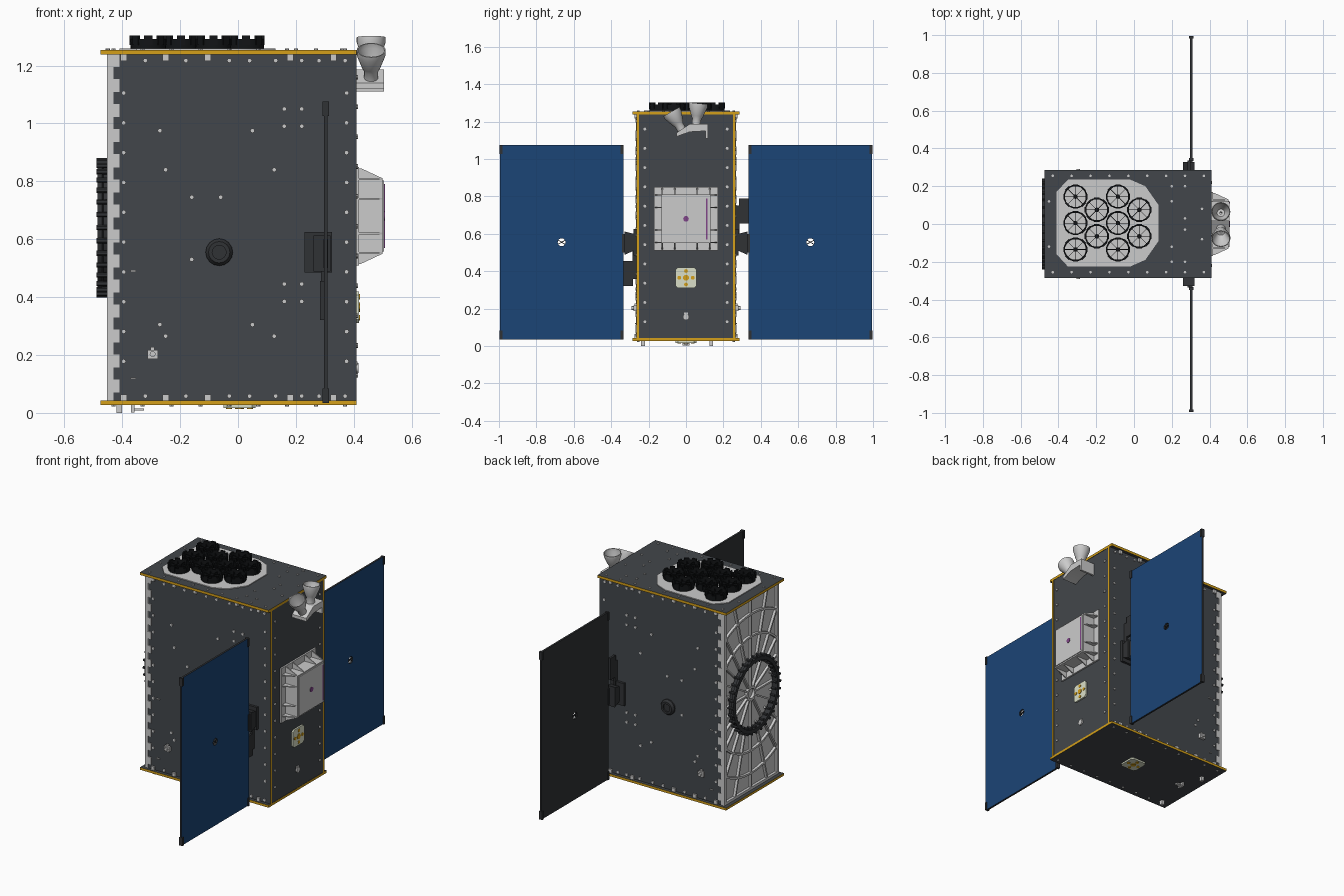
import bpy, bmesh, math
from mathutils import Vector, Matrix

if "Cube" in bpy.data.objects:
    bpy.data.objects.remove(bpy.data.objects["Cube"])

COL = {'dark': (.055, .062, .07, 1), 'gold': (.66, .35, .01, 1), 'blue': (.011, .058, .18, 1),
       'black': (.006, .007, .008, 1), 'cream': (.70, .74, .58, 1), 'purple': (.22, .06, .25, 1),
       'charcoal': (.03, .032, .035, 1)}
MATS = {}
for k, c in COL.items():
    MATS[k] = bpy.data.materials.new(k)
    MATS[k].diffuse_color = c

def box(bm, x0, x1, y0, y1, z0, z1):
    m = Matrix.Translation(((x0+x1)/2, (y0+y1)/2, (z0+z1)/2)) @ Matrix.Diagonal((x1-x0, y1-y0, z1-z0, 1))
    return bmesh.ops.create_cube(bm, size=1, matrix=m)['verts']

def frame(p, axis):
    return Matrix.Translation(p) @ Vector(axis).to_track_quat('Z', 'Y').to_matrix().to_4x4()

def cyl(bm, p, axis, r, h, n=10, r2=None):
    bmesh.ops.create_cone(bm, cap_ends=True, segments=n, radius1=r, radius2=r if r2 is None else r2,
                          depth=h, matrix=frame(p, axis) @ Matrix.Translation((0, 0, h/2)))

def lathe(bm, p, axis, prof, n=32):
    """Closed (radius, height) profile turned around an axis."""
    m = frame(p, axis)
    rows = [[bm.verts.new(m @ Vector((r*math.cos(a), r*math.sin(a), h))) for r, h in prof]
            for a in (2*math.pi*i/n for i in range(n))]
    for i in range(n):
        a, b = rows[i], rows[(i+1) % n]
        for j in range(len(prof)):
            k = (j+1) % len(prof)
            bm.faces.new((a[j], b[j], b[k], a[k]))

def prism(bm, pts, vec):
    a = [bm.verts.new(p) for p in pts]
    b = [bm.verts.new(Vector(p)+Vector(vec)) for p in pts]
    n = len(a)
    bm.faces.new(a)
    bm.faces.new(b[::-1])
    for i in range(n):
        bm.faces.new((a[i], b[i], b[(i+1) % n], a[(i+1) % n]))
    return a+b

def finish(bm, name, mat=None, face_mat=None, test=None):
    bmesh.ops.recalc_face_normals(bm, faces=bm.faces)
    me = bpy.data.meshes.new(name)
    for k in (mat, face_mat):
        if k:
            me.materials.append(MATS[k])
    if face_mat:
        for f in bm.faces:
            f.material_index = int(test(f.normal))
    bm.to_mesh(me)
    bm.free()
    ob = bpy.data.objects.new(name, me)
    bpy.context.collection.objects.link(ob)
    bpy.ops.object.select_all(action='DESELECT')
    ob.select_set(True)
    bpy.context.view_layer.objects.active = ob
    bpy.ops.object.shade_smooth_by_angle(angle=math.radians(32))

def ray(a, hy, hz):
    """Distance from a rectangle's centre to its edge."""
    c, s = abs(math.cos(a)), abs(math.sin(a))
    return min(hy/c if c > 1e-6 else 9, hz/s if s > 1e-6 else 9)

# Honeycomb body panels: dark skins, gold edges
for name, dims, ax in (('top_panel', (-.475, .41, -.285, .285, 1.238, 1.254), 2),
                       ('bottom_panel', (-.475, .41, -.285, .285, .027, .042), 2),
                       ('front_panel', (-.43, .41, -.265, -.25, .042, 1.238), 1),
                       ('back_panel', (-.43, .41, .25, .265, .042, 1.238), 1),
                       ('right_panel', (.393, .408, -.25, .25, .042, 1.238), 0)):
    bm = bmesh.new()
    box(bm, *dims)
    finish(bm, name, 'dark', 'gold', lambda n: abs(n[ax]) < .5)

# Ribbed left panel with edge tabs
CZ = .64
bm = bmesh.new()
box(bm, -.436, -.428, -.265, .265, .042, 1.238)
for s in (-1, 1):
    box(bm, -.452, -.43, min(s*.25, s*.268), max(s*.25, s*.268), .042, 1.238)
    box(bm, -.452, -.43, -.265, .265, CZ+s*.59-.008, CZ+s*.59+.008)
    for i in range(14):
        z = .07+i*.0865
        box(bm, -.432, -.409, s*.2675-.0025, s*.2675+.0025, z, z+.045)
for i in range(24):
    a = 2*math.pi*i/24
    r0, r1 = (.04 if i % 2 == 0 else .2), ray(a, .26, .594)
    v = box(bm, -.452, -.43, r0, r1, -.005, .005)
    bmesh.ops.transform(bm, matrix=Matrix.Translation((0, 0, CZ)) @ Matrix.Rotation(a, 4, 'X'), verts=v)
for R in (.36, .5):
    half = math.asin(.26/R)
    for s in (-1, 1):
        arc = [(-half+2*half*i/14) for i in range(15)]
        pts = [(-.452, R*math.sin(t), CZ+s*R*math.cos(t)) for t in arc]
        pts += [(-.452, (R-.012)*math.sin(t), CZ+s*(R-.012)*math.cos(t)) for t in arc[::-1]]
        prism(bm, pts, (.02, 0, 0))
lathe(bm, (-.43, 0, CZ), (-1, 0, 0), [(.03, 0), (.045, 0), (.045, .022), (.03, .022)], 24)
finish(bm, 'left_ribbed_panel')

# Docking ring with bolts
bm = bmesh.new()
lathe(bm, (-.45, 0, CZ), (-1, 0, 0), [(.205, 0), (.222, 0), (.218, .015), (.227, .02), (.227, .036),
                                     (.205, .036)], 48)
for i in range(32):
    a = 2*math.pi*i/32
    cyl(bm, (-.452, .232*math.cos(a), CZ+.232*math.sin(a)), (-1, 0, 0), .009, .036, 6)
    cyl(bm, (-.452, .2*math.cos(a), CZ+.2*math.sin(a)), (-1, 0, 0), .008, .028, 6)
finish(bm, 'adapter_ring', 'charcoal')

# Fasteners on all dark faces
FACE = [(-.27, .975), (.05, .975), (-.25, .84), (.125, .84), (-.16, .745), (-.06, .745), (-.16, .53),
        (-.27, .305), (.05, .305), (-.25, .265), (.125, .265)]
FACE += [(x, z) for x in (.16, .22) for z in (1.05, .99, .445, .385)]
FACE += [(x, z) for x in (-.32, -.18, -.03, .04, .13, .22, .28, .37) for z in (.058, 1.217)]
FACE += [(x, .075+i*.103) for x in (-.395, .375) for i in range(1, 11)]
bm = bmesh.new()
for s in (-1, 1):
    for x, z in FACE:
        cyl(bm, (x, s*.265, z), (0, s, 0), .008, .006, 8)
    for i in range(11):
        cyl(bm, (.408, s*.22, .13+i*.103), (1, 0, 0), .008, .006, 8)
    for i in range(9):
        for z, d in ((1.254, 1), (.027, -1)):
            cyl(bm, (-.43+i*.1, s*.255, z), (0, 0, d), .007, .005, 8)
    for x, y in ((.2, .2), (.27, .2), (.2, .12), (.36, .08), (.27, .03), (-.45, .12)):
        cyl(bm, (x, s*y, 1.254), (0, 0, 1), .007, .005, 8)
finish(bm, 'bolts')
bm = bmesh.new()
for s in (-1, 1):
    for x in (-.395, -.25, -.105, .18, .33):
        for z in (.053, 1.227):
            box(bm, x-.011, x+.011, s*.27-.006, s*.27+.006, z-.011, z+.011)
finish(bm, 'corner_cleats')

# Side sensors and little instruments
bm = bmesh.new()
for s in (-1, 1):
    lathe(bm, (-.065, s*.265, .555), (0, s, 0), [(.024, 0), (.047, 0), (.047, .008), (.037, .022), (.024, .022)], 16)
    cyl(bm, (-.065, s*.265, .555), (0, s, 0), .026, .012, 8)
finish(bm, 'side_sensor_ports', 'charcoal')
bm = bmesh.new()
for s in (-1, 1):
    box(bm, -.313, -.277, s*.273-.009, s*.273+.009, .187, .217)
    cyl(bm, (-.295, s*.28, .203), (0, s, 0), .01, .012, 12)
    box(bm, -.302, -.288, s*.27-.006, s*.27+.006, .217, .228)
    for z in (.12, .49):
        box(bm, -.372, -.352, s*.268-.004, s*.268+.004, z-.003, z+.003)
cyl(bm, (.405, 0, .155), (1, 0, 0), .017, .012, 12)
box(bm, .405, .413, -.012, .012, .16, .178)
for y in (-.23, .135):
    box(bm, -.42, -.4, y-.01, y+.01, 0, .03)
box(bm, -.37, -.358, -.02, .02, .002, .03)
box(bm, -.36, -.325, -.012, .012, .008, .016)
finish(bm, 'small_instruments')

# Patch antennas on right side and underside
for name, p, ax in (('side_patch_antenna', (.408, 0, .365), (1, 0, 0)), ('bottom_patch_antenna', (.005, 0, .027), (0, 0, -1))):
    m = frame(p, ax)
    bm = bmesh.new()
    pts = [(.055, .043), (.043, .055), (-.043, .055), (-.055, .043), (-.055, -.043), (-.043, -.055),
           (.043, -.055), (.055, -.043)]
    v = prism(bm, [(x, y, 0) for x, y in pts], (0, 0, .01))
    bmesh.ops.transform(bm, matrix=m, verts=v)
    finish(bm, name, 'cream')
    bm = bmesh.new()
    for x, y, r in ((0, 0, .016), (.036, 0, .01), (-.036, 0, .01), (0, .036, .01), (0, -.036, .01)):
        cyl(bm, m @ Vector((x, y, .009)), ax, r, .004, 16)
    finish(bm, name+'_contacts', 'gold')

# Finned electronics box on right side
Z0 = .68
bm = bmesh.new()
box(bm, .406, .418, -.17, .17, Z0-.17, Z0+.17)
box(bm, .415, .5, -.13, .13, Z0-.13, Z0+.13)
box(bm, .497, .505, -.122, .122, Z0-.122, Z0+.122)
for k in range(4):
    for y in (-.127, -.06, .06, .127):
        v = prism(bm, [(.412, y-.003, .165), (.425, y-.003, .165), (.5, y-.003, .13), (.412, y-.003, .13)], (0, .006, 0))
        bmesh.ops.transform(bm, matrix=Matrix.Translation((0, 0, Z0)) @ Matrix.Rotation(k*math.pi/2, 4, 'X'), verts=v)
finish(bm, 'finned_box')
bm = bmesh.new()
cyl(bm, (.503, 0, Z0), (1, 0, 0), .015, .005, 16)
box(bm, .503, .507, .108, .116, Z0-.11, Z0+.11)
finish(bm, 'box_markers', 'purple')

# Star tracker bracket and flared baffles
bm = bmesh.new()
prism(bm, [(.406, y, z) for y, z in ((-.05, 1.12), (.02, 1.145), (.105, 1.15), (.105, 1.11), (.118, 1.11),
                                     (.118, 1.187), (.02, 1.187), (-.05, 1.14))], (.099, 0, 0))
finish(bm, 'tracker_bracket')
bm = bmesh.new()
for p, ax in (((.46, -.022, 1.155), (0, -.5, .87)), ((.46, .055, 1.185), (0, .1, 1))):
    lathe(bm, p, ax, [(.006, 0), (.024, 0), (.024, .03), (.032, .045), (.05, .095), (.05, .113), (.046, .113),
                      (.045, .095), (.02, .04), (.006, .04)], 24)
finish(bm, 'tracker_baffles')

# Antenna deck plate with ten cups
bm = bmesh.new()
prism(bm, [(x, y, 1.252) for x, y in ((-.41, -.16), (-.35, -.225), (-.02, -.225), (.06, -.19), (.13, -.09), (.13, .1),
                                     (.06, .2), (-.02, .235), (-.35, .235), (-.41, .17))], (0, 0, .007))
finish(bm, 'antenna_deck')
bm = bmesh.new()
for x, y in [(x, y) for x in (-.31, -.085) for y in (-.135, .005, .145)] + [(x, y) for x in (-.197, .028) for y in (-.065, .075)]:
    lathe(bm, (x, y, 1.258), (0, 0, 1), [(.056, 0), (.061, 0), (.063, .034), (.057, .034)], 24)
    cyl(bm, (x, y, 1.258), (0, 0, 1), .012, .03, 12)
    for i in range(8):
        m = Matrix.Translation((x, y, 0)) @ Matrix.Rotation(i*math.pi/4, 4, 'Z')
        v = box(bm, .01, .057, -.0015, .0015, 1.258, 1.285)
        v += box(bm, .054, .064, -.014, .014, 1.27, 1.303)
        bmesh.ops.transform(bm, matrix=m, verts=v)
finish(bm, 'antenna_cups', 'black')

# Solar wings: plate with round centre hole, corner caps, hinges
HY, HZ, WZ = .33, .52, .555
c = math.atan2(HZ, HY)
angles = sorted([2*math.pi*i/24 for i in range(24)] + [c, math.pi-c, math.pi+c, 2*math.pi-c])
for s, side in ((-1, 'front'), (1, 'back')):
    bm = bmesh.new()
    rings = [[[bm.verts.new((x, s*.665+r*math.cos(a), WZ+r*math.sin(a))) for a in angles
               for r in (ray(a, HY, HZ) if big else .021,)] for big in (0, 1)] for x in (.297, .309)]
    n = len(angles)
    for i in range(n):
        j = (i+1) % n
        (a, b), (d, e) = rings
        for p, q in ((a, b), (d, e), (a, d), (b, e)):
            bm.faces.new((p[i], p[j], q[j], q[i]))
    finish(bm, side+'_solar_wing', 'charcoal', 'blue', lambda nrm: nrm.x > .5)
    bm = bmesh.new()
    for y in (.3415, .9885):
        for z in (.059, 1.051):
            box(bm, .292, .314, s*y-.0075, s*y+.0075, z-.025, z+.025)
    for ang in (.5, 2.6):
        v = box(bm, .299, .307, -.022, .022, -.002, .002)
        bmesh.ops.transform(bm, matrix=Matrix.Translation((0, s*.665, WZ)) @ Matrix.Rotation(ang, 4, 'X'), verts=v)
    finish(bm, side+'_wing_fittings', 'charcoal')
    bm = bmesh.new()
    box(bm, .23, .325, s*.272-.008, s*.272+.008, .485, .625)
    prism(bm, [(.26, s*y, z) for y, z in ((.278, .51), (.328, .488), (.328, .612), (.278, .6))], (.06, 0, 0))
    box(bm, .295, .311, s*.33-.012, s*.33+.012, .5, .6)
    zc = .722 if s > 0 else .388
    box(bm, .284, .298, s*.31-.026, s*.31+.026, zc-.067, zc+.067)
    box(bm, .286, .298, s*.275-.012, s*.275+.012, min(zc, WZ)-.03, max(zc, WZ)+.03)
    finish(bm, side+'_wing_hinge', 'charcoal')

for m in bpy.data.materials:
    if m.users and not m.is_grease_pencil:
        m.use_nodes = True
        m.node_tree.nodes["Principled BSDF"].inputs["Base Color"].default_value = m.diffuse_color
